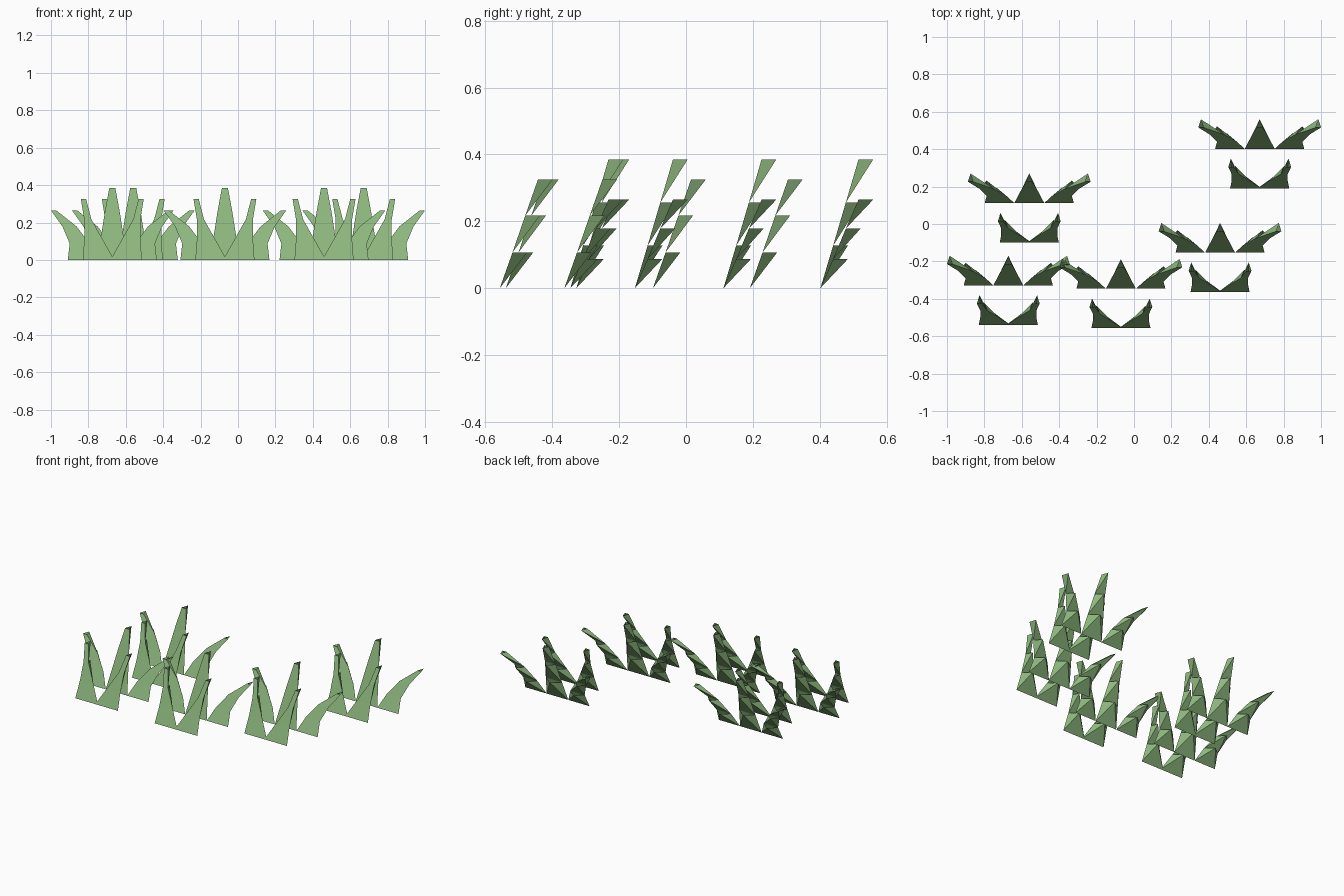
import bpy
import bmesh

cube = bpy.data.objects.get("Cube")
if cube:
    bpy.data.objects.remove(cube, do_unlink=True)

green = bpy.data.materials.new("grass_green")
green.use_nodes = True
green.diffuse_color = (0.27, 0.48, 0.21, 1)
bsdf = next(n for n in green.node_tree.nodes if n.type == 'BSDF_PRINCIPLED')
bsdf.inputs["Base Color"].default_value = (0.27, 0.48, 0.21, 1)
bsdf.inputs["Roughness"].default_value = 0.9

# Blade outlines: height and the two edge positions at each joint
MIDDLE = [(0, -0.08, 0.08), (0.127, -0.06, 0.06), (0.256, -0.04, 0.04), (0.385, -0.016, 0.016)]
OUTER = [(0, 0.08, 0.238), (0.087, 0.122, 0.228), (0.178, 0.19, 0.266), (0.265, 0.3, 0.328)]
FRONT = [(0, -0.01, 0.158), (0.107, 0.05, 0.15), (0.217, 0.112, 0.15), (0.325, 0.14, 0.168)]
LEAN = 0.038      # backward lean per joint
RIDGE = 0.044     # depth of the rear ridge


def add_blade(bm, outline, side=1):
    """Stack hollow wedge segments with a flat front and a stepped rear ridge."""
    rings = []
    for i, (z, a, b) in enumerate(outline):
        left, right = sorted((a * side, b * side))
        rings.append((bm.verts.new((left, i * LEAN, z)),
                      bm.verts.new((right, i * LEAN, z))))
    for (l0, r0), (l1, r1) in zip(rings, rings[1:]):
        p = bm.verts.new((l1.co + r1.co) / 2)
        p.co.y += RIDGE
        for face in ((l0, r0, r1, l1), (l0, p, r0), (l0, l1, p), (r0, p, r1)):
            bm.faces.new(face)


def make_row(name, blades):
    bm = bmesh.new()
    for outline, side in blades:
        add_blade(bm, outline, side)
    mesh = bpy.data.meshes.new(name)
    bm.to_mesh(mesh)
    bm.free()
    mesh.materials.append(green)
    return mesh


# Each tuft is a rear row of three blades and a front row of two
rear_mesh = make_row("rear_blades", [(MIDDLE, 1), (OUTER, 1), (OUTER, -1)])
front_mesh = make_row("front_blades", [(FRONT, 1), (FRONT, -1)])

TUFTS = [(-0.56, 0.112), (0.672, 0.402), (0.46, -0.153), (-0.672, -0.328), (-0.07, -0.346)]
for n, (x, y) in enumerate(TUFTS, 1):
    for label, mesh, offset in (("rear", rear_mesh, 0), ("front", front_mesh, -0.211)):
        row = bpy.data.objects.new(f"tuft_{n}_{label}_blades", mesh)
        row.location = (x, y + offset, 0)
        bpy.context.collection.objects.link(row)
